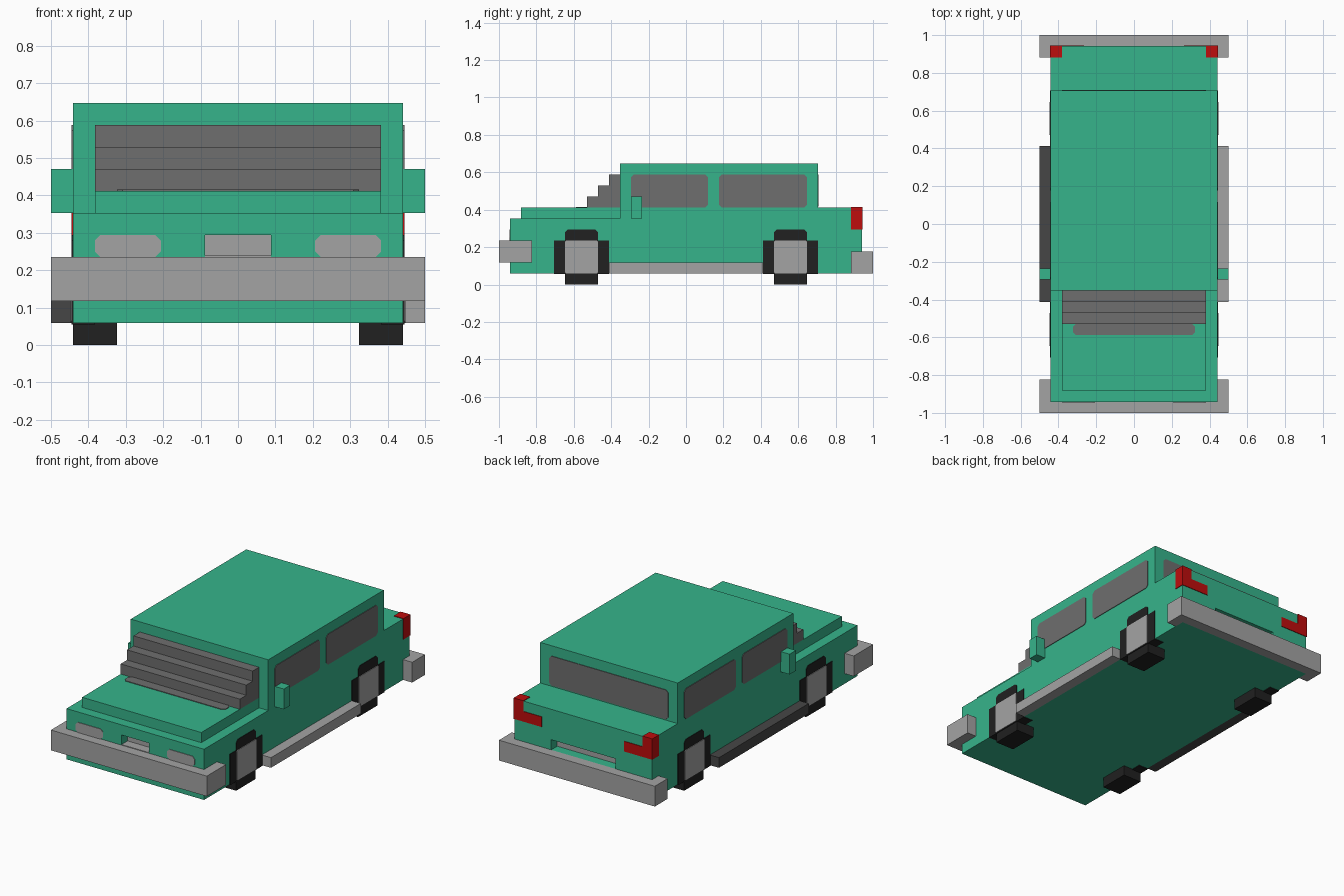
import bpy
import bmesh

if "Cube" in bpy.data.objects:
    bpy.data.objects.remove(bpy.data.objects["Cube"])

U = 1 / 17   # one block of the car
E = 0.06     # thickness of painted plates, in blocks


def material(name, r, g, b):
    m = bpy.data.materials.new(name)
    m.use_nodes = True
    m.diffuse_color = (r, g, b, 1)
    m.node_tree.nodes["Principled BSDF"].inputs["Base Color"].default_value = (r, g, b, 1)
    return m


GREEN = material("green paint", 0.037, 0.456, 0.258)
METAL = material("light grey metal", 0.37, 0.37, 0.37)
GLASS = material("dark grey glass", 0.156, 0.156, 0.156)
BLACK = material("black rubber", 0.015, 0.015, 0.015)
RED = material("red lamp", 0.51, 0.004, 0.004)
DARK = material("dark trim", 0.061, 0.061, 0.061)


def prism(name, points, axis, lo, hi, mat):
    """Extrude a 2D outline along an axis; outline uses the other two axes in order."""
    bm = bmesh.new()

    def place(p, d):
        c = list(p)
        c.insert(axis, d)
        return [v * U for v in c]

    face = bm.faces.new([bm.verts.new(place(p, lo)) for p in points])
    ext = bmesh.ops.extrude_face_region(bm, geom=[face])
    shift = [0, 0, 0]
    shift[axis] = (hi - lo) * U
    bmesh.ops.translate(bm, vec=shift,
                        verts=[g for g in ext["geom"] if isinstance(g, bmesh.types.BMVert)])
    bmesh.ops.recalc_face_normals(bm, faces=bm.faces)
    mesh = bpy.data.meshes.new(name)
    bm.to_mesh(mesh)
    bm.free()
    mesh.materials.append(mat)
    ob = bpy.data.objects.new(name, mesh)
    bpy.context.collection.objects.link(ob)
    return ob


def box(name, x, y, z, mat):
    xs, ys, zs = sorted(x), sorted(y), sorted(z)
    pts = [(xs[0], ys[0]), (xs[1], ys[0]), (xs[1], ys[1]), (xs[0], ys[1])]
    return prism(name, pts, 2, zs[0], zs[1], mat)


def panel(name, a, b, axis, at, out, mat, c=0.25):
    """Thin plate with clipped corners, standing just off a surface."""
    (a0, a1), (b0, b1) = a, b
    pts = [(a0 + c, b0), (a1 - c, b0), (a1, b0 + c), (a1, b1 - c),
           (a1 - c, b1), (a0 + c, b1), (a0, b1 - c), (a0, b0 + c)]
    return prism(name, pts, axis, at, at + out * E, mat)


# Body shell with a notch at each end
body = prism("body", [(-16, 1), (16, 1), (16, 7), (12, 7), (12, 11), (-6, 11), (-6, 6), (-16, 6)],
             0, -7.5, 7.5, GREEN)
cutters = [box("front_notch", (-1.5, 1.5), (-17, -15), (4, 5), GREEN),
           box("rear_notch", (-3.5, 3.5), (15, 17), (3, 4), GREEN)]
for cutter in cutters:
    mod = body.modifiers.new(cutter.name, "BOOLEAN")
    mod.operation = "DIFFERENCE"
    mod.solver = "EXACT"
    mod.object = cutter
bpy.context.view_layer.update()
cut = bpy.data.meshes.new_from_object(body.evaluated_get(bpy.context.evaluated_depsgraph_get()))
body.modifiers.clear()
body.data = cut
for cutter in cutters:
    bpy.data.objects.remove(cutter)

# Number plates at the back of the notches
box("front_plate", (-1.5, 1.5), (-15 - E, -15), (4, 5), METAL)
box("front_plate_shelf", (-1.5, 1.5), (-16, -15), (4, 4 + E), METAL)
box("rear_plate", (-3.5, 3.5), (15, 15 + E), (3, 4), METAL)

# Bonnet and stepped windscreen
box("bonnet", (-6.5, 6.5), (-15, -6), (6, 7), GREEN)
for i in range(3):
    box(f"windscreen_step_{i + 1}", (-6.5, 6.5), (-9 + i, -6), (7 + i, 8 + i), GLASS)
panel("windscreen_base", (-5.5, 5.5), (-10, -9), 2, 7, 1, GLASS)
panel("rear_window", (-6.5, 6.5), (7.1, 10), 1, 12, 1, GLASS)

# Bumpers wrap around the ends; the rear one leaves the notch floor painted
box("front_bumper", (-8.5, 8.5), (-17, -16), (2, 4), METAL)
box("rear_bumper", (-8.5, 8.5), (16, 17), (1, 3), METAL)

# Parts on both sides
for side, s in (("left", 1), ("right", -1)):
    def span(a, b):
        return (a * s, b * s)

    box(f"{side}_front_bumper_end", span(7.5, 8.5), (-16, -14), (2, 4), METAL)
    box(f"{side}_rear_bumper_end", span(7.5, 8.5), (15, 16), (1, 3), METAL)
    box(f"{side}_sill", span(7.5, 8.5), (-7, 7), (1, 2), METAL if s > 0 else DARK)
    box(f"{side}_mirror", span(7.5, 8.5), (-5, -4), (6, 8), GREEN)
    panel(f"{side}_front_window", (-5, 2), (7, 10), 0, 7.5 * s, s, GLASS)
    panel(f"{side}_rear_window", (3, 11), (7, 10), 0, 7.5 * s, s, GLASS)
    panel(f"{side}_headlight", sorted(span(3.5, 6.5)), (4, 5), 1, -16, -1, METAL)
    box(f"{side}_tail_lamp", span(6.5, 7.5 + E), (15, 16 + E), (5, 7 + E), RED)
    box(f"{side}_tail_lamp_foot", span(4.5, 6.5), (16, 16 + E), (5, 6), RED)

    # Wheels: tread below, stepped tyre face and square hub
    for end, y in (("front", -9.5), ("rear", 9.5)):
        name = f"{side}_{end}"
        box(f"{name}_tread", span(5.5, 7.5), (y - 1.5, y + 1.5), (0, 1), BLACK)
        box(f"{name}_tyre", span(6.5, 7.5 + E), (y - 2.5, y + 2.5), (1 - E, 4), BLACK)
        panel(f"{name}_tyre_top", (y - 1.5, y + 1.5), (3.5, 5), 0, 7.5 * s, s, BLACK)
        panel(f"{name}_hub", (y - 1.5, y + 1.5), (1, 4), 0, (7.5 + E) * s, s, METAL, 0.1)
